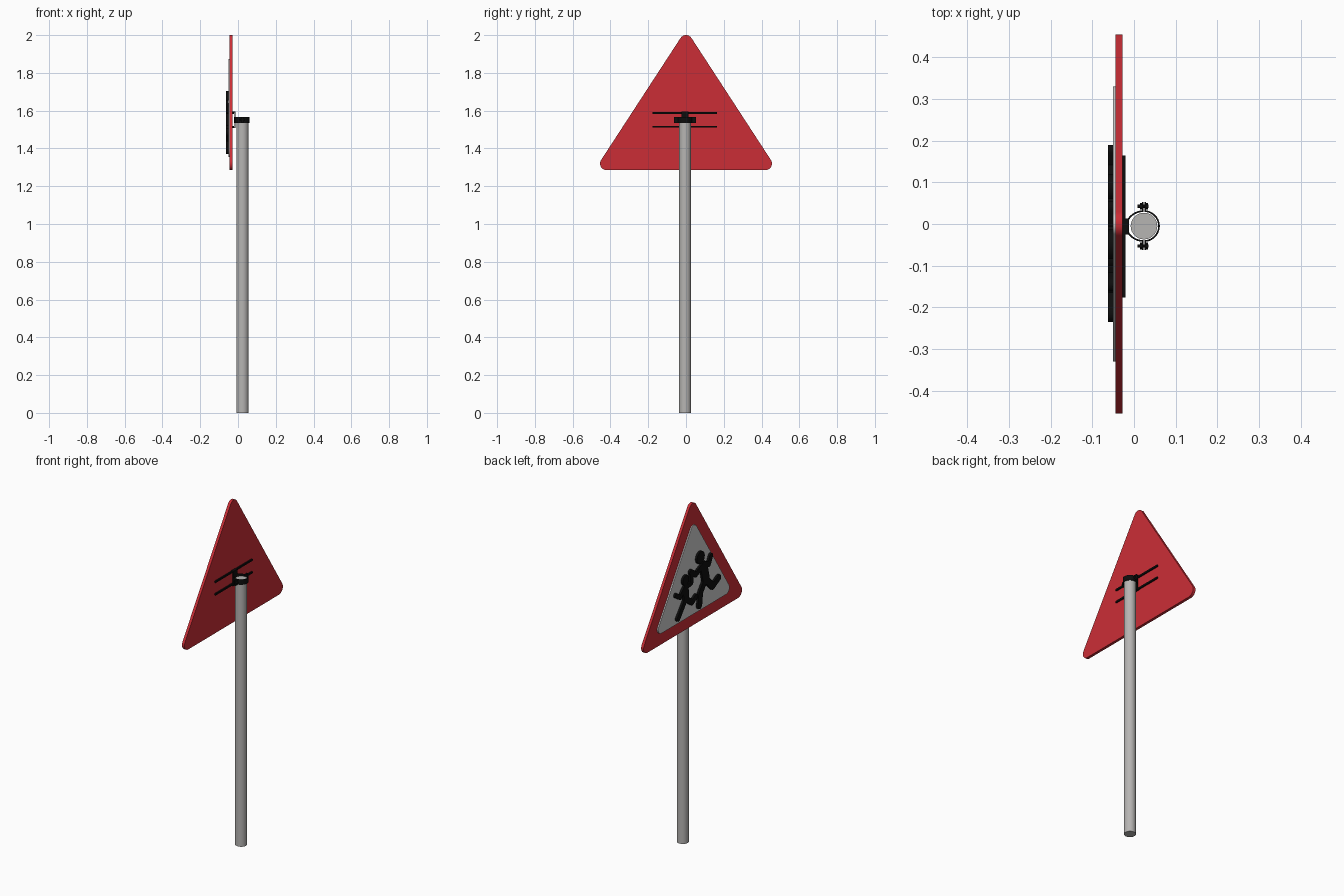
import bpy, bmesh, math
from mathutils import Vector

if "Cube" in bpy.data.objects:
    bpy.data.objects.remove(bpy.data.objects["Cube"])


def material(name, rgb):
    m = bpy.data.materials.new(name)
    m.diffuse_color = (*rgb, 1)
    m.use_nodes = True
    m.node_tree.nodes["Principled BSDF"].inputs["Base Color"].default_value = m.diffuse_color
    return m


RED = material("sign red", (0.6, 0.027, 0.037))
WHITE = material("panel off white", (0.62, 0.62, 0.62))
GREY = material("galvanised grey", (0.47, 0.46, 0.45))
BLACK = material("black", (0.004, 0.004, 0.004))


def finish(bm, name, mat):
    bmesh.ops.recalc_face_normals(bm, faces=bm.faces)
    me = bpy.data.meshes.new(name)
    bm.to_mesh(me)
    bm.free()
    me.materials.append(mat)
    ob = bpy.data.objects.new(name, me)
    bpy.context.collection.objects.link(ob)
    bpy.context.view_layer.objects.active = ob
    ob.select_set(True)
    bpy.ops.object.shade_smooth_by_angle(angle=math.radians(35))
    ob.select_set(False)
    return ob


def add_prism(bm, outline, axis, a, b):
    """Extrude a 2D outline along x (outline is y,z) or along z (outline is x,y)."""
    def place(p, t):
        return (t, p[0], p[1]) if axis == 'x' else (p[0], p[1], t)
    lo = [bm.verts.new(place(p, a)) for p in outline]
    hi = [bm.verts.new(place(p, b)) for p in outline]
    bm.faces.new(lo)
    bm.faces.new(hi)
    n = len(lo)
    for i in range(n):
        j = (i + 1) % n
        bm.faces.new((lo[i], lo[j], hi[j], hi[i]))


def arc(c, rx, ry, a0, a1, n):
    return [(c[0] + rx * math.cos(math.radians(a0 + (a1 - a0) * i / n)),
             c[1] + ry * math.sin(math.radians(a0 + (a1 - a0) * i / n))) for i in range(n + 1)]


def add_box(bm, x0, x1, y0, y1, z0, z1):
    add_prism(bm, [(x0, y0), (x1, y0), (x1, y1), (x0, y1)], 'z', z0, z1)


def rounded_triangle(half, z0, z1, r):
    slope = math.degrees(math.atan2(z1 - z0 - 2 * r, half - r))
    s = 90 - slope
    return (arc((half - r, z0 + r), r, r, -90, s, 10)
            + arc((0, z1 - r), r, r, s, 180 - s, 10)
            + arc((r - half, z0 + r), r, r, 180 - s, 270, 10))


# Sign plate and inner panel
bm = bmesh.new()
add_prism(bm, rounded_triangle(0.455, 1.285, 2.0, 0.035), 'x', -0.044, -0.028)
finish(bm, "sign_plate", RED)
bm = bmesh.new()
add_prism(bm, rounded_triangle(0.33, 1.354, 1.873, 0.03), 'x', -0.051, -0.044)
finish(bm, "sign_panel", WHITE)


# Running figures: head disc plus limbs made of rounded strokes
def figure(name, head, head_r, strokes):
    bm = bmesh.new()
    add_prism(bm, arc(head, head_r, head_r, 0, 345, 23), 'x', -0.063, -0.051)
    for w, pts in strokes:
        for p, q in zip(pts, pts[1:]):
            a = math.degrees(math.atan2(q[1] - p[1], q[0] - p[0]))
            add_prism(bm, arc(p, w, w, a + 90, a + 270, 8) + arc(q, w, w, a - 90, a + 90, 8),
                      'x', -0.063, -0.051)
    finish(bm, name, BLACK)


figure("large_running_figure", (-0.048, 1.668), 0.036, [
    (0.030, [(-0.078, 1.605), (-0.098, 1.525)]),
    (0.016, [(-0.075, 1.615), (-0.125, 1.60), (-0.145, 1.64)]),
    (0.016, [(-0.06, 1.61), (-0.005, 1.585), (0.04, 1.615)]),
    (0.020, [(-0.105, 1.515), (-0.16, 1.457), (-0.215, 1.485)]),
    (0.020, [(-0.09, 1.515), (-0.048, 1.46), (-0.04, 1.39)]),
])
figure("small_running_figure", (0.09, 1.588), 0.030, [
    (0.024, [(0.09, 1.54), (0.085, 1.48)]),
    (0.013, [(0.08, 1.545), (0.035, 1.55), (0.035, 1.61)]),
    (0.013, [(0.1, 1.545), (0.14, 1.505), (0.177, 1.53)]),
    (0.016, [(0.085, 1.475), (0.03, 1.435), (-0.005, 1.455)]),
    (0.016, [(0.09, 1.475), (0.12, 1.435), (0.158, 1.388)]),
])

# Pole
PX, PY = 0.024, -0.005
bm = bmesh.new()
add_prism(bm, arc((PX, PY), 0.032, 0.032, 0, 348.75, 31), 'z', 0, 1.555)
finish(bm, "pole", GREY)

# Horizontal rails behind the plate
bm = bmesh.new()
for z in (1.515, 1.588):
    add_box(bm, -0.028, -0.02, -0.177, 0.165, z - 0.005, z + 0.005)
finish(bm, "mounting_rails", BLACK)

# C-shaped bracket hooking the rails to the clamp
bm = bmesh.new()
add_box(bm, -0.018, -0.012, -0.025, 0.013, 1.508, 1.595)
for z in (1.508, 1.591):
    add_box(bm, -0.028, -0.018, -0.025, 0.013, z, z + 0.004)
finish(bm, "rail_bracket", BLACK)

# Two-part clamp band with flanges
bm = bmesh.new()
Z0, Z1 = 1.536, 1.566
for rx, a0, a1, side in ((0.038, -88, 88, 1), (0.044, 92, 268, -1)):
    outer = arc((PX, PY), rx, 0.038, a0, a1, 20)
    inner = arc((PX, PY), rx - 0.004, 0.034, a1, a0, 20)
    add_prism(bm, outer + inner, 'z', Z0, Z1)
    for s in (-1, 1):
        x = sorted((PX + side * 0.001, PX + side * 0.005))
        y = sorted((PY + s * 0.034, PY + s * 0.058))
        add_box(bm, x[0], x[1], y[0], y[1], Z0, Z1)
finish(bm, "clamp_band", BLACK)

# Clamp bolts with head and nut
bm = bmesh.new()
for s in (-1, 1):
    c = (PY + s * 0.048, 1.551)
    for r, n, x0, x1 in ((0.004, 12, 0.009, 0.035), (0.008, 6, 0.029, 0.034), (0.008, 6, 0.015, 0.019)):
        add_prism(bm, arc(c, r, r, 0, 360 - 360 / n, n - 1), 'x', x0, x1)
finish(bm, "clamp_bolts", BLACK)
